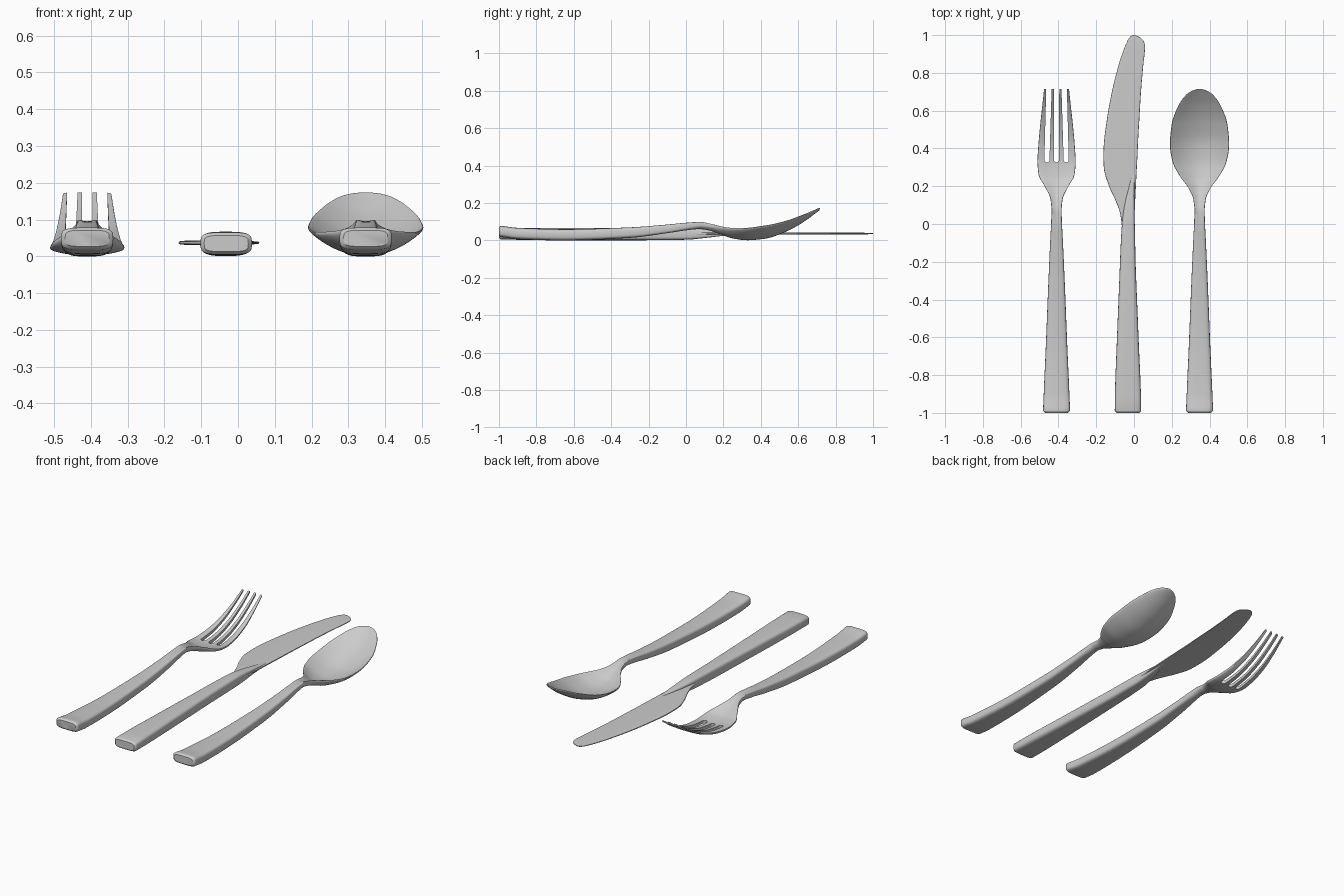
import bpy, bmesh, math

if "Cube" in bpy.data.objects:
    bpy.data.objects.remove(bpy.data.objects["Cube"])


def pchip(rows, steps):
    """Smoothly resample station rows along y without overshoot."""
    n, k = len(rows), len(rows[0])
    d = [[(rows[i+1][c] - rows[i][c]) / (rows[i+1][0] - rows[i][0]) for c in range(k)]
         for i in range(n - 1)]

    def slope(i, c):
        if i == 0:
            return d[0][c]
        if i == n - 1:
            return d[-1][c]
        a, b = d[i-1][c], d[i][c]
        return 2 * a * b / (a + b) if a * b > 0 else 0.0

    out = []
    for i in range(n - 1):
        h = rows[i+1][0] - rows[i][0]
        for s in range(steps):
            t = s / steps
            out.append([(2*t**3 - 3*t**2 + 1) * rows[i][c] + (t**3 - 2*t**2 + t) * h * slope(i, c)
                        + (3*t**2 - 2*t**3) * rows[i+1][c] + (t**3 - t**2) * h * slope(i+1, c)
                        for c in range(k)])
    out.append(list(rows[-1]))
    return out


def make_object(name, bm):
    bmesh.ops.recalc_face_normals(bm, faces=bm.faces)
    me = bpy.data.meshes.new(name)
    bm.to_mesh(me)
    bm.free()
    ob = bpy.data.objects.new(name, me)
    bpy.context.collection.objects.link(ob)
    return ob


def smooth(ob):
    bpy.ops.object.select_all(action='DESELECT')
    ob.select_set(True)
    bpy.context.view_layer.objects.active = ob
    bpy.ops.object.shade_smooth_by_angle(angle=math.radians(42))


def loft(name, rows, x0=0.0, steps=5, seg=20):
    """Rows: y, centre x, half width, centre z, thickness, edge lift."""
    bm = bmesh.new()
    rings = []
    for y, cx, w, cz, t, lift in pchip(rows, steps):
        ring = []
        for j in range(2 * seg):
            a = math.pi * j / seg
            u = math.cos(a)
            h = max(0.0, 1 - u**4) ** 0.25 * (1 if j < seg else -1)
            ring.append(bm.verts.new((x0 + cx + w*u, y, cz + lift*u*u + h*t/2)))
        rings.append(ring)
    for a, b in zip(rings, rings[1:]):
        for j in range(2 * seg):
            k = (j + 1) % (2 * seg)
            bm.faces.new((a[j], a[k], b[k], b[j]))
    bm.faces.new(rings[0])
    bm.faces.new(rings[-1])
    return make_object(name, bm)


# Handle and neck shared by fork and spoon
handle = [
    (-1.0, 0, .060, .049, .044, 0),
    (-.988, 0, .071, .048, .060, 0),
    (-.90, 0, .068, .037, .061, 0),
    (-.65, 0, .057, .030, .060, 0),
    (-.30, 0, .043, .042, .056, 0),
    (-.10, 0, .034, .062, .046, 0),
    (.00, 0, .029, .074, .040, .004),
    (.07, 0, .027, .078, .034, .010),
]

# Spoon
spoon = loft("spoon", handle + [
    (.13, 0, .033, .066, .028, .016),
    (.19, 0, .058, .042, .023, .028),
    (.25, 0, .102, .020, .018, .044),
    (.33, 0, .143, .009, .016, .056),
    (.42, 0, .157, .016, .014, .062),
    (.53, 0, .147, .052, .014, .050),
    (.63, 0, .110, .106, .013, .031),
    (.685, 0, .070, .146, .012, .014),
    (.705, 0, .040, .162, .011, .006),
    (.713, 0, .018, .169, .009, .001),
    (.716, 0, .004, .171, .005, 0),
], x0=.347)
smooth(spoon)

# Fork body
fork = loft("fork", handle + [
    (.13, 0, .032, .066, .028, .014),
    (.20, 0, .063, .038, .023, .018),
    (.26, 0, .095, .019, .020, .014),
    (.33, 0, .101, .012, .019, .012),
    (.42, 0, .096, .022, .018, .010),
    (.53, 0, .086, .057, .017, .005),
    (.63, 0, .075, .110, .015, .002),
    (.715, 0, .066, .168, .012, 0),
], x0=-.41)

# Slots between the tines
for side in (-1, 0, 1):
    bm = bmesh.new()
    root, tip, r = -.41 + side * .051, -.41 + side * .038, .0135
    pts = [(root + r * math.cos(math.pi + math.pi*i/10), .34 + r * math.sin(math.pi + math.pi*i/10))
           for i in range(11)]
    pts += [(tip + .0145, .80), (tip - .0145, .80)]
    face = bm.faces.new([bm.verts.new((x, y, -.1)) for x, y in pts])
    ext = bmesh.ops.extrude_face_region(bm, geom=[face])
    for v in ext["geom"]:
        if isinstance(v, bmesh.types.BMVert):
            v.co.z = .4
    cutter = make_object("slot_cutter", bm)
    cutter.hide_render = True
    mod = fork.modifiers.new("slot", 'BOOLEAN')
    mod.operation, mod.solver, mod.object = 'DIFFERENCE', 'EXACT', cutter
    bpy.context.view_layer.objects.active = fork
    bpy.ops.object.modifier_apply(modifier=mod.name)
    bpy.data.objects.remove(cutter)
smooth(fork)

# Knife handle, tapering into the blade along its spine
smooth(loft("knife_handle", [
    (-1.0, -.032, .060, .035, .044, 0),
    (-.988, -.032, .070, .035, .060, 0),
    (-.60, -.033, .057, .034, .066, 0),
    (-.25, -.033, .043, .034, .066, 0),
    (.00, -.030, .034, .035, .062, 0),
    (.10, -.024, .026, .036, .046, 0),
    (.20, -.012, .014, .037, .024, 0),
    (.28, .000, .006, .037, .008, 0),
]))

# Knife blade: y, cutting edge x, spine x, thickness
blade = [
    (-.05, -.060, .000, .016), (.05, -.072, .003, .016), (.12, -.096, .006, .015),
    (.20, -.132, .010, .014), (.30, -.160, .015, .013), (.40, -.161, .020, .012),
    (.55, -.144, .028, .011), (.70, -.117, .037, .010), (.85, -.079, .050, .009),
    (.93, -.052, .058, .009), (.965, -.037, .053, .008), (.985, -.025, .036, .007),
    (.996, -.014, .016, .006), (1.0, -.003, .003, .004),
]
smooth(loft("knife_blade", [(y, (a + b) / 2, (b - a) / 2, .037, t, 0) for y, a, b, t in blade]))
